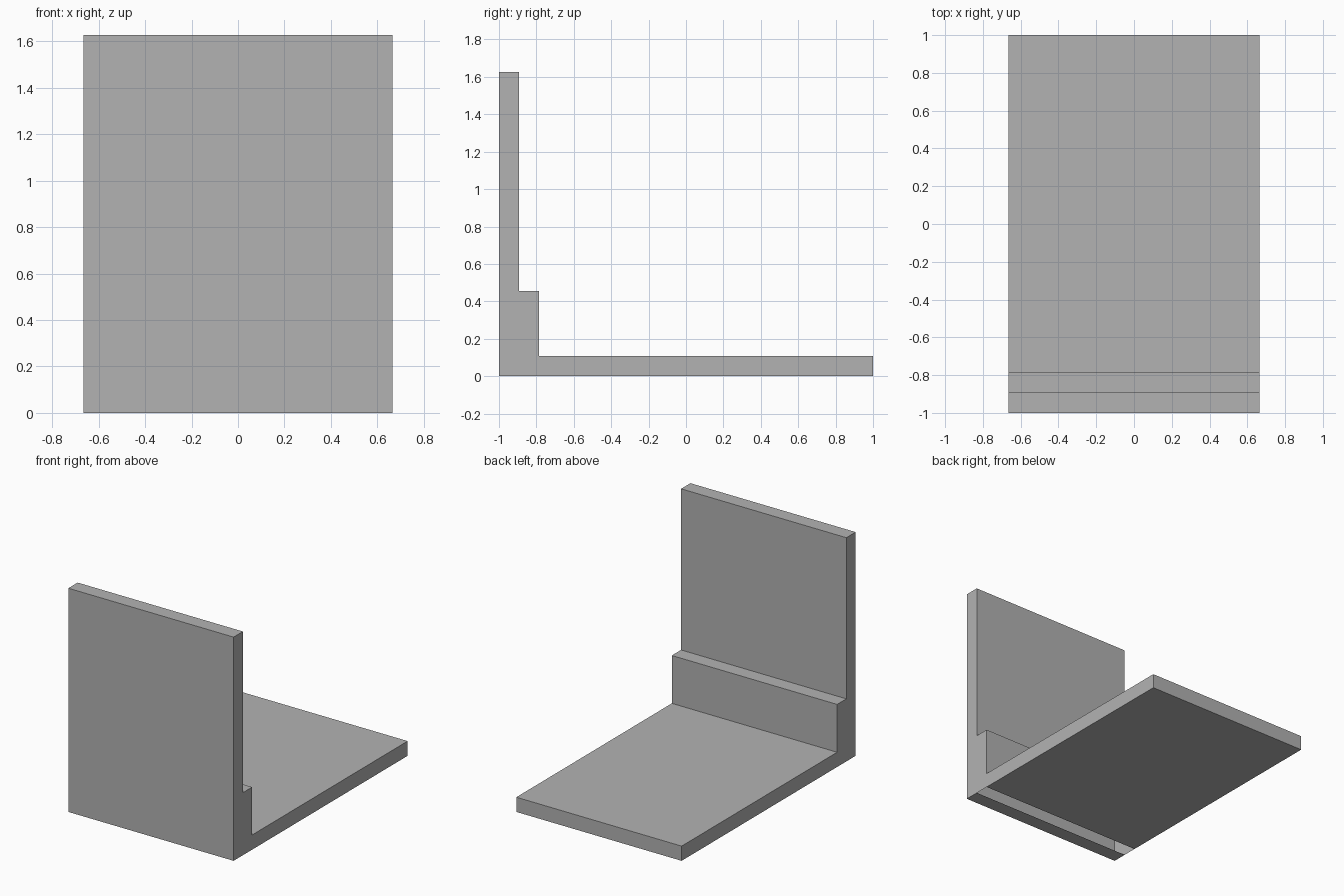
import bpy
import bmesh

cube = bpy.data.objects.get("Cube")
if cube:
    bpy.data.objects.remove(cube, do_unlink=True)

# Plain grey material
grey = bpy.data.materials.new("grey")
grey.use_nodes = True
colour = (0.448, 0.448, 0.448, 1)
grey.diffuse_color = colour
grey.node_tree.nodes["Principled BSDF"].inputs["Base Color"].default_value = colour

HALF_WIDTH = 0.665
PANEL_Y, STEP_Y = -0.893, -0.787   # back of the upright panel, back of the step
FLOOR_Z, STEP_Z, TOP_Z = 0.107, 0.455, 1.627

# Side profile (y, z); the underside is split where the step sits
profile = [
    (-1, 0), (PANEL_Y, 0), (STEP_Y, 0), (1, 0), (1, FLOOR_Z),
    (STEP_Y, FLOOR_Z), (STEP_Y, STEP_Z), (PANEL_Y, STEP_Z),
    (PANEL_Y, TOP_Z), (-1, TOP_Z),
]
OPEN_EDGE = 1  # the step is hollow and open underneath

# Hollow shell: two side caps joined by one face per profile edge
bm = bmesh.new()
right = [bm.verts.new((-HALF_WIDTH, y, z)) for y, z in profile]
left = [bm.verts.new((HALF_WIDTH, y, z)) for y, z in profile]
bm.faces.new(left)
bm.faces.new(right[::-1])
for i in range(len(profile)):
    j = (i + 1) % len(profile)
    if i != OPEN_EDGE:
        bm.faces.new((left[j], left[i], right[i], right[j]))
bm.normal_update()

mesh = bpy.data.meshes.new("panel_step_and_floor")
bm.to_mesh(mesh)
bm.free()
mesh.materials.append(grey)
bpy.context.collection.objects.link(bpy.data.objects.new("panel_step_and_floor", mesh))
